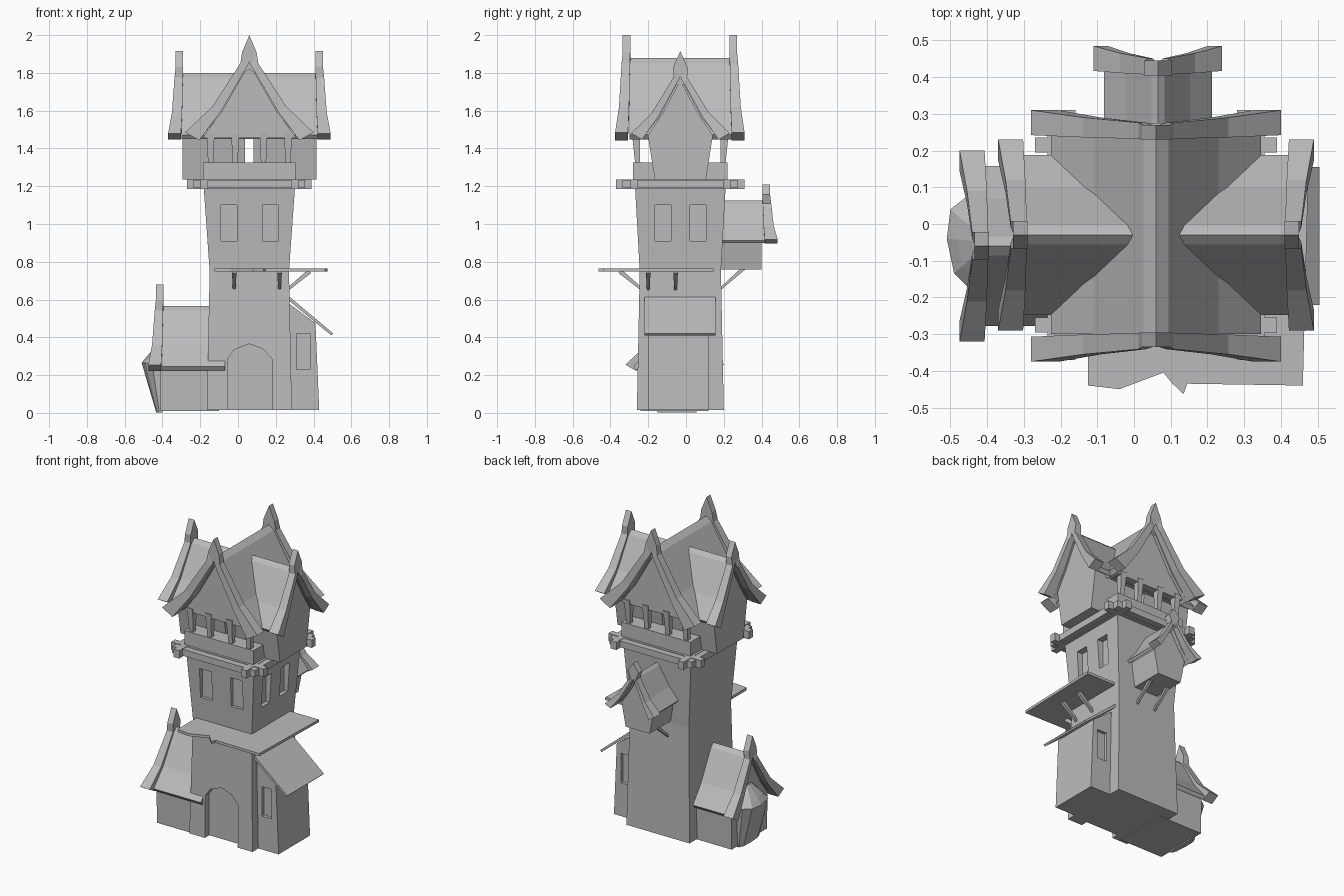
import bpy, bmesh
from mathutils import Vector

old = bpy.data.objects.get("Cube")
if old:
    bpy.data.objects.remove(old)

stone = bpy.data.materials.new("plain_grey")
stone.use_nodes = True
GREY = (0.5, 0.5, 0.5, 1)
stone.diffuse_color = GREY
stone.node_tree.nodes["Principled BSDF"].inputs["Base Color"].default_value = GREY

CX, CY = 0.06, -0.03  # tower axis


def finish(name, bm):
    bmesh.ops.recalc_face_normals(bm, faces=bm.faces)
    mesh = bpy.data.meshes.new(name)
    bm.to_mesh(mesh)
    bm.free()
    mesh.materials.append(stone)
    obj = bpy.data.objects.new(name, mesh)
    bpy.context.collection.objects.link(obj)
    return obj


def put(axis, u, v, d):
    """Place profile point (u, v) at depth d along an axis."""
    return {"x": (d, u, v), "y": (u, d, v), "z": (u, v, d)}[axis]


def loft(name, rings):
    bm = bmesh.new()
    rows = [[bm.verts.new(p) for p in ring] for ring in rings]
    n = len(rows[0])
    for a, b in zip(rows, rows[1:]):
        for i in range(n):
            j = (i + 1) % n
            bm.faces.new((a[i], a[j], b[j], b[i]))
    bm.faces.new(rows[0])
    bm.faces.new(rows[-1])
    return finish(name, bm)


def prism(name, axis, pts, d0, d1):
    return loft(name, [[put(axis, u, v, d) for u, v in pts] for d in (d0, d1)])


def box(name, lo, hi):
    (x0, y0, z0), (x1, y1, z1) = lo, hi
    return prism(name, "z", [(x0, y0), (x1, y0), (x1, y1), (x0, y1)], z0, z1)


def ribbon(name, axis, outer, inner, d0, d1):
    """Thick band between two matching profiles; d0 and d1 give depth per point."""
    return loft(name, [[put(axis, *o, a), put(axis, *i, a), put(axis, *i, b), put(axis, *o, b)]
                       for o, i, a, b in zip(outer, inner, d0, d1)])


def mirrored(c, half):
    return [(c - u, z) for u, z in reversed(half[1:])] + [(c + u, z) for u, z in half]


def gable_roof(name, axis, c, half, top, eave, d0, d1, ends, tip=0.12):
    """Flared roof with leaning barge boards and spikes at the given ends."""
    h = top - eave
    z = lambda f: eave + f * h
    over = [(0, top), (half * 0.1, z(0.93)), (half * 0.5, z(0.37)), (half * 0.84, z(0.03))]
    under = [(0, top - 0.06), (half * 0.07, z(0.82)), (half * 0.43, z(0.31)), (half * 0.78, z(-0.03))]
    n = 2 * len(over) - 1
    ribbon(name, axis, mirrored(c, over), mirrored(c, under), [d0] * n, [d1] * n)
    out = [(0, top + tip), (0.038, top + 0.03), (half * 0.14, z(0.93)),
           (half * 0.58, z(0.38)), (half, z(0.06))]
    inn = [(0, top - 0.02), (0.008, top - 0.04), (half * 0.08, z(0.83)),
           (half * 0.44, z(0.33)), (half * 0.78, z(-0.04))]
    lean = [0, 0, 0.006, 0.02, 0.04]
    lean = lean[:0:-1] + lean
    for d, s in ends:
        ribbon(name + "_barge_board", axis, mirrored(c, out), mirrored(c, inn),
               [d + s * k * 0.3 for k in lean], [d + s * (0.04 + k) for k in lean])


def gable_body(name, axis, c, foot, wide, bottom, eave, top, d0, d1):
    h = top - eave
    side = [(0, top - 0.03), (wide * 0.55, eave + h * 0.36), (wide, eave), (foot, bottom)]
    prism(name, axis, mirrored(c, side), d0, d1)


def cut(target, cutters):
    for c in cutters:
        c.hide_render = True
        mod = target.modifiers.new("opening", "BOOLEAN")
        mod.operation = "DIFFERENCE"
        mod.solver = "EXACT"
        mod.object = c
        bpy.context.view_layer.objects.active = target
        bpy.ops.object.modifier_apply(modifier=mod.name)
        bpy.data.objects.remove(c)


def brace(name, a, b, w):
    """Square strut from a to b."""
    a, b = Vector(a), Vector(b)
    t = (b - a).normalized()
    s = t.cross(Vector((0, 0, 1))).normalized()
    r = s.cross(t)
    loft(name, [[p + s * i * k + r * j * k for i, j in ((-1, -1), (1, -1), (1, 1), (-1, 1))]
                for p, k in ((a, w * 0.6), (b, w))])


# Tower shaft with door and windows
tower = loft("tower", [[(CX + i * hx, CY + j * hy, z) for i, j in ((-1, -1), (1, -1), (1, 1), (-1, 1))]
                       for z, hx, hy in ((0.015, 0.225, 0.23), (0.75, 0.21, 0.215), (1.2, 0.242, 0.24))])
arch = [(-0.055, -0.1), (0.18, -0.1), (0.18, 0.285), (0.13, 0.34), (0.06, 0.365), (-0.02, 0.335), (-0.055, 0.285)]
openings = [prism("door_cutter", "y", arch, -0.4, -0.215)]
for x in (-0.09, 0.13):
    openings.append(box("window_cutter", (x, -0.4, 0.91), (x + 0.085, -0.235, 1.1)))
for y in (-0.165, 0.02):
    openings.append(box("window_cutter", (0.255, y, 0.91), (0.4, y + 0.085, 1.1)))
cut(tower, openings)

# Lean-to on the left side
lean_to = prism("lean_to", "y", [(0.2, 0.015), (0.43, 0.015), (0.41, 0.475), (0.2, 0.63)], -0.2, 0.12)
cut(lean_to, [box("window_cutter", (0.31, y, 0.23), (0.38, y + 0.1, 0.42)) for y in (-0.28, 0.1)])
prism("lean_to_roof", "y", [(0.25, 0.61), (0.495, 0.41), (0.505, 0.42), (0.26, 0.625)], -0.22, 0.155)

# Flat awning with a ragged front edge, and its struts
prism("awning", "z", [(-0.125, 0.145), (-0.125, -0.44), (-0.04, -0.45), (0.08, -0.405), (0.105, -0.435),
                      (0.135, -0.463), (0.145, -0.435), (0.46, -0.44), (0.475, 0.145)], 0.748, 0.765)
for x in (-0.02, 0.22):
    brace("awning_strut", (x, -0.235, 0.655), (x, -0.35, 0.75), 0.012)
for y in (-0.2, -0.055):
    brace("awning_strut", (0.265, y, 0.655), (0.38, y, 0.75), 0.012)

# Ledge with beam ends
box("ledge", (CX - 0.295, CY - 0.305, 1.19), (CX + 0.295, CY + 0.305, 1.232))
for s in (-1, 1):
    x, y = CX + s * 0.24, CY + s * 0.245
    box("beam_across", (CX - 0.33, y - 0.02, 1.185), (CX + 0.33, y + 0.02, 1.235))
    box("beam_along", (x - 0.02, CY - 0.34, 1.185), (x + 0.02, CY + 0.34, 1.235))

# Belfry: parapet, posts, main roof
box("parapet", (CX - 0.245, CY - 0.25, 1.225), (CX + 0.245, CY + 0.25, 1.325))
for side in (-1, 1):
    for dx in (-0.205, -0.075, 0.075, 0.205):
        y = CY + side * 0.225
        loft("post", [[(CX + dx + i * w, y + side * out + j * w, z) for i, j in ((-1, -1), (1, -1), (1, 1), (-1, 1))]
                      for z, w, out in ((1.31, 0.013, 0), (1.48, 0.021, 0.01))])
gable_body("main_gable", "y", CX, 0.24, 0.245, 1.455, 1.46, 1.88, CY - 0.25, CY + 0.25)
gable_roof("main_roof", "y", CX, 0.34, 1.88, 1.46, -0.3, 0.24, ((-0.295, -1), (0.23, 1)))

# Cross gables on both sides
for s in (-1, 1):
    gable_body("side_gable", "x", CY, 0.135, 0.172, 1.235, 1.47, 1.79, CX + s * 0.022, CX + s * 0.355)
gable_roof("side_roof", "x", CY, 0.26, 1.8, 1.46, CX - 0.36, CX + 0.36,
           ((CX - 0.35, -1), (CX + 0.35, 1)), 0.115)

# Bay hanging on the back
gable_body("back_bay", "y", CX + 0.005, 0.085, 0.115, 0.76, 0.91, 1.12, 0.15, 0.4)
gable_roof("back_bay_roof", "y", CX + 0.005, 0.175, 1.125, 0.905, 0.15, 0.42, ((0.405, 1),), 0.085)
for x in (0.0, 0.13):
    brace("bay_strut", (x, 0.18, 0.655), (x, 0.305, 0.765), 0.01)

# Annex on the right side with a small leaning apse
AY = -0.06
gable_body("annex", "x", AY, 0.18, 0.185, 0.01, 0.24, 0.56, -0.41, -0.1)
gable_roof("annex_roof", "x", AY, 0.26, 0.565, 0.235, -0.42, -0.07, ((-0.395, -1),), 0.115)
rim = [(-0.4, -0.17), (-0.455, -0.17), (-0.49, -0.135), (-0.51, -0.04), (-0.5, 0.04), (-0.455, 0.075), (-0.4, 0.075)]
loft("apse", [[(-0.4 + (x + 0.4) * k, -0.05 + (y + 0.05) * w, z) for x, y in rim]
              for z, k, w in ((0.002, 0.3, 0.85), (0.265, 1, 1), (0.3, 0.75, 0.75), (0.37, 0.15, 0.25))])
